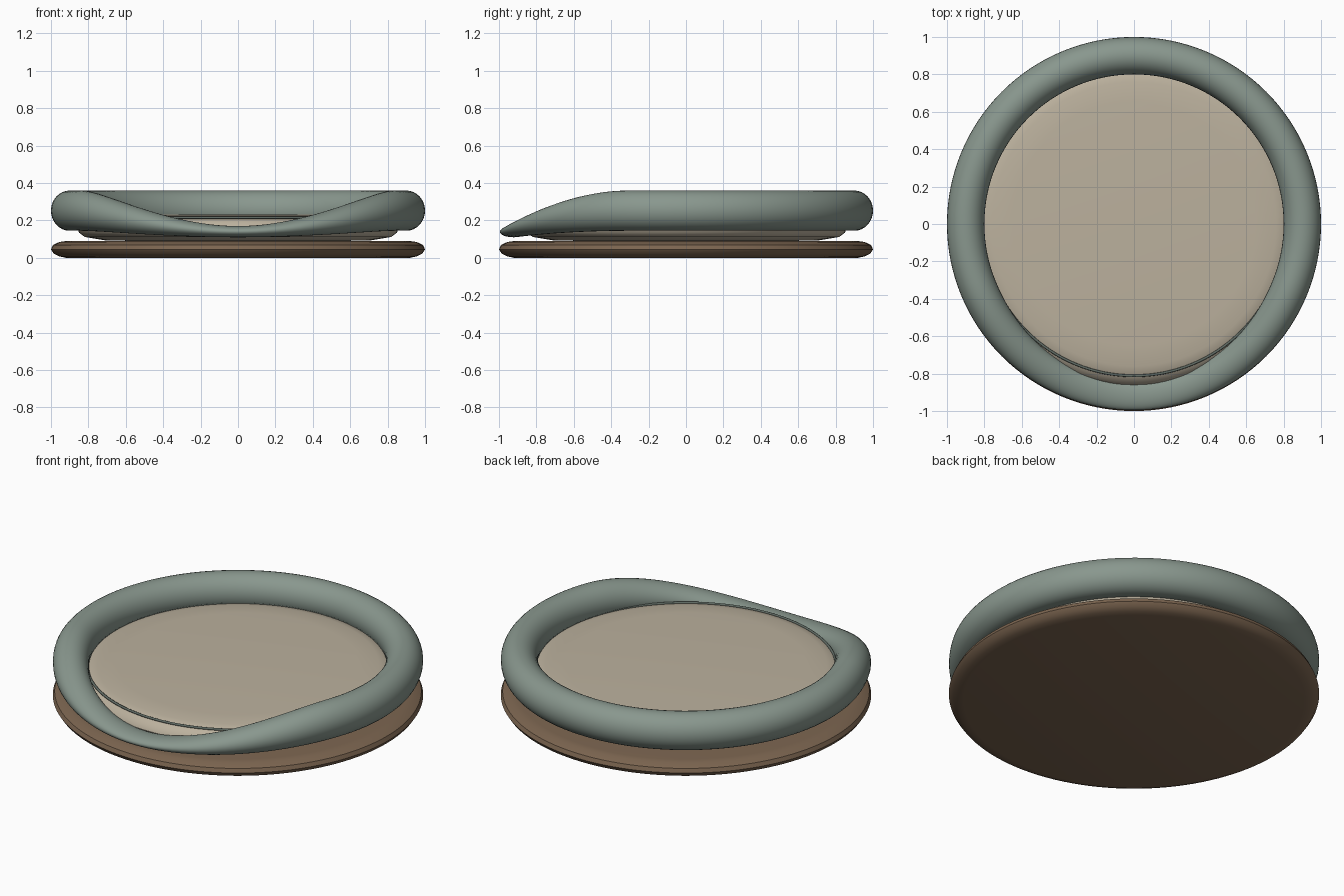
import bpy, bmesh
from math import sin, cos, pi, degrees

if "Cube" in bpy.data.objects:
    bpy.data.objects.remove(bpy.data.objects["Cube"])

SEG = 128


def material(name, rgb):
    m = bpy.data.materials.new(name)
    m.diffuse_color = (*rgb, 1)
    m.use_nodes = True
    m.node_tree.nodes["Principled BSDF"].inputs["Base Color"].default_value = m.diffuse_color
    return m


def finish(name, bm, mat, angle=40):
    bmesh.ops.remove_doubles(bm, verts=bm.verts, dist=1e-5)
    bmesh.ops.recalc_face_normals(bm, faces=bm.faces)
    me = bpy.data.meshes.new(name)
    bm.to_mesh(me)
    bm.free()
    ob = bpy.data.objects.new(name, me)
    bpy.context.collection.objects.link(ob)
    me.materials.append(mat)
    bpy.ops.object.select_all(action='DESELECT')
    bpy.context.view_layer.objects.active = ob
    ob.select_set(True)
    bpy.ops.object.shade_smooth_by_angle(angle=angle * pi / 180)
    return ob


def lathe(name, profile, mat):
    bm = bmesh.new()
    vs = [bm.verts.new((r, 0, z)) for r, z in profile]
    es = [bm.edges.new(p) for p in zip(vs, vs[1:])]
    bmesh.ops.spin(bm, geom=vs + es, cent=(0, 0, 0), axis=(0, 0, 1),
                   angle=2 * pi, steps=SEG, use_merge=True)
    return finish(name, bm, mat)


def ring(name, section, mat, sides):
    # section(angle from front) -> centre radius, centre z, half width, half height
    bm = bmesh.new()
    loops = []
    for i in range(SEG):
        a = 2 * pi * i / SEG
        r, z, w, h = section(min(a, 2 * pi - a))
        loop = []
        for j in range(sides):
            t = 2 * pi * j / sides
            rr = r + w * cos(t)
            loop.append(bm.verts.new((rr * sin(a), -rr * cos(a), z + h * sin(t))))
        loops.append(loop)
    for i in range(SEG):
        p, q = loops[i], loops[(i + 1) % SEG]
        for j in range(sides):
            k = (j + 1) % sides
            bm.faces.new((p[j], p[k], q[k], q[j]))
    return finish(name, bm, mat, 60)


def bolster_section(a):
    # low, thin entrance at the front easing up to the full roll
    t = min(degrees(a) / 70, 1)
    s = t * t * (3 - 2 * t)
    top = 0.17 + 0.19 * s
    bottom = 0.11 + 0.035 * s
    w = 0.073 + 0.027 * s
    return 0.995 + 0.005 * s - w, (top + bottom) / 2, w, (top - bottom) / 2


brown = material("base_brown", (0.20, 0.13, 0.08))
tan = material("cushion_tan", (0.50, 0.44, 0.34))
green = material("bolster_green", (0.25, 0.31, 0.27))
dark = material("piping_green", (0.12, 0.15, 0.13))

# Flat base pad
lathe("base", [(0, 0), (0.92, 0), (0.955, 0.008), (0.985, 0.022), (1, 0.045),
               (0.99, 0.068), (0.955, 0.085), (0.92, 0.09), (0, 0.09)], brown)
# Inner cushion
lathe("cushion", [(0, 0.088), (0.70, 0.092), (0.82, 0.112), (0.85, 0.135),
                  (0.86, 0.16), (0.85, 0.185), (0.81, 0.212), (0.76, 0.224),
                  (0.65, 0.23), (0, 0.232)], tan)
# Piping around the cushion edge
ring("cushion_piping", lambda a: (0.812, 0.215, 0.007, 0.007), dark, 8)
# Padded rim
ring("bolster", bolster_section, green, 32)
